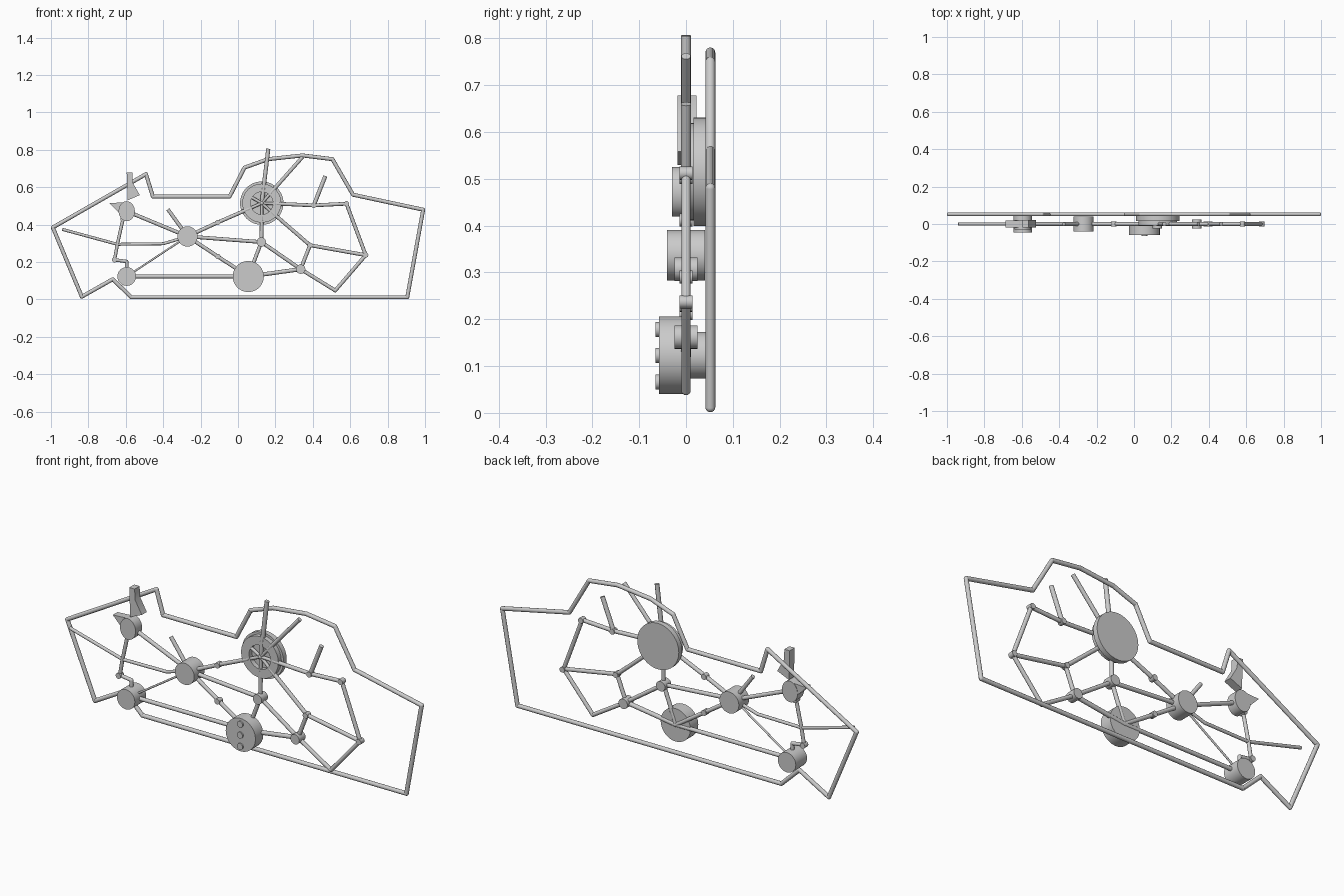
import bpy, bmesh, math
from mathutils import Vector, Matrix

if "Cube" in bpy.data.objects:
    bpy.data.objects.remove(bpy.data.objects["Cube"])

def finish(bm, name):
    bmesh.ops.recalc_face_normals(bm, faces=bm.faces)
    for f in bm.faces:
        f.smooth = True
    for e in bm.edges:
        e.smooth = len(e.link_faces) == 2 and e.calc_face_angle(0) < math.radians(35)
    me = bpy.data.meshes.new(name)
    bm.to_mesh(me)
    bm.free()
    ob = bpy.data.objects.new(name, me)
    bpy.context.collection.objects.link(ob)
    return ob

def add_cyl(bm, a, b, r, seg=12):
    a, b = Vector(a), Vector(b)
    d = b - a
    m = Matrix.Translation((a + b) / 2) @ d.to_track_quat('Z', 'Y').to_matrix().to_4x4()
    bmesh.ops.create_cone(bm, cap_ends=True, segments=seg, radius1=r, radius2=r,
                          depth=d.length, matrix=m)

def add_ball(bm, p, r):
    bmesh.ops.create_uvsphere(bm, u_segments=12, v_segments=8, radius=r,
                              matrix=Matrix.Translation(p))

def rods(name, pts, r=0.01, y=0.0, closed=False):
    # chain of round bars with rounded elbows
    bm = bmesh.new()
    p = [Vector((x, y, z)) for x, z in pts]
    for a, b in zip(p, p[1:] + (p[:1] if closed else [])):
        add_cyl(bm, a, b, r)
    for q in (p if closed else p[1:-1]):
        add_ball(bm, q, r)
    return finish(bm, name)

def disc(name, c, r, y0, y1, seg=40, sx=1.0):
    bm = bmesh.new()
    add_cyl(bm, (0, y0, 0), (0, y1, 0), r, seg)
    bmesh.ops.transform(bm, verts=bm.verts, matrix=Matrix.Translation((c[0], 0, c[1]))
                        @ Matrix.Diagonal((sx, 1, 1, 1)))
    return finish(bm, name)

def plate(name, pts, y0, y1):
    bm = bmesh.new()
    f = bm.faces.new([bm.verts.new((x, y0, z)) for x, z in pts])
    ext = bmesh.ops.extrude_face_region(bm, geom=[f])
    bmesh.ops.translate(bm, vec=(0, y1 - y0, 0),
                        verts=[v for v in ext['geom'] if isinstance(v, bmesh.types.BMVert)])
    if f.is_valid and not any(g.is_valid and g.normal.y < -.9 for g in bm.faces):
        bm.normal_update()
    return finish(bm, name)

# linkage nodes (x, z)
wheel, drive, mid = (.127, .515), (.055, .123), (-.27, .337)
low, up = (-.595, .123), (-.595, .472)
centre, pivot = (.125, .307), (.335, .162)
knee, tip, toe = (.385, .29), (.683, .237), (.52, .048)
elbow, shoulder = (.58, .512), (.405, .503)
cross, ankle, neck = (-.645, .295), (-.66, .212), (-.615, .43)
j_up, j_low = (-.108, .412), (-.108, .23)

# outer outline frame
rods("outline_frame", [(-.99, .385), (-.492, .67), (-.455, .55), (-.045, .55),
     (.035, .705), (.16, .75), (.345, .77), (.505, .75), (.615, .56), (.99, .48),
     (.905, .012), (-.57, .012), (-.67, .108), (-.835, .015)], .0105, .052, True)

# round hubs
disc("lower_left_hub", low, .05, -.045, .045)
disc("upper_left_hub", up, .053, -.03, .022, sx=.82)
disc("middle_hub", mid, .054, -.041, .041)
disc("centre_pin", centre, .025, -.025, .025, 24)
disc("right_pin", pivot, .025, -.025, .025, 24)

# drive disc with three bolts
disc("drive_disc", drive, .083, -.058, .005, 48)
for i, dz in enumerate((-.057, 0, .055)):
    disc(f"drive_bolt_{i}", (drive[0], drive[1] + dz), .016, -.065, -.05, 20)

# large wheel: backing disc, front ring, spokes
disc("wheel_back", wheel, .116, .016, .042, 48)
bm = bmesh.new()
n = 48
prof = [(.06, -.008), (.104, -.008), (.104, .02), (.06, .02)]
loops = [[bm.verts.new((wheel[0] + r * math.cos(math.tau * i / n), y,
                        wheel[1] + r * math.sin(math.tau * i / n))) for r, y in prof]
         for i in range(n)]
for i in range(n):
    a, b = loops[i], loops[(i + 1) % n]
    for k in range(4):
        bm.faces.new((a[k], a[(k + 1) % 4], b[(k + 1) % 4], b[k]))
finish(bm, "wheel_ring")
bm = bmesh.new()
for deg in (83, 150, 204, 270, 318, 358, 49):
    t = math.radians(deg)
    add_cyl(bm, (wheel[0], 0, wheel[1]),
            (wheel[0] + .08 * math.cos(t), 0, wheel[1] + .08 * math.sin(t)), .008)
add_ball(bm, (wheel[0], 0, wheel[1]), .012)
finish(bm, "wheel_spokes")

# wedge levers on the upper left hub
plate("upper_wedge", [(-.595, .678), (-.565, .678), (-.563, .625), (-.525, .558),
                      (-.59, .53)], -.018, .022)
plate("side_wedge", [(-.687, .515), (-.6, .52), (-.6, .46), (-.645, .472)], -.018, .02)

# linkage bars
def edge_of_wheel(deg, r=.07):
    t = math.radians(deg)
    return (wheel[0] + r * math.cos(t), wheel[1] + r * math.sin(t))

bars = {
    "tail_bar": ([(-.94, .375), cross, (-.4, .298), mid], .008),
    "neck_bar": ([up, neck, cross, ankle, (-.595, .203), low], .009),
    "upper_left_bar": ([up, mid], .01),
    "thin_brace": ([mid, low], .005),
    "lower_bar": ([low, drive], .01),
    "middle_stub": ([(-.375, .482), mid], .01),
    "upper_middle_bar": ([mid, j_up, edge_of_wheel(204)], .01),
    "centre_bar": ([mid, centre], .01),
    "lower_middle_bar": ([mid, j_low, drive], .01),
    "wheel_drop_bar": ([edge_of_wheel(270), centre], .01),
    "drive_link": ([centre, drive], .01),
    "drive_arm": ([drive, pivot], .011),
    "centre_to_pivot": ([centre, pivot], .01),
    "knee_bar": ([pivot, knee, tip], .01),
    "wheel_to_knee": ([edge_of_wheel(318), knee], .01),
    "outer_right_bar": ([pivot, toe, tip, elbow, shoulder, edge_of_wheel(358)], .01),
    "shoulder_stub": ([shoulder, (.467, .66)], .011),
    "wheel_mast": ([edge_of_wheel(83, .02), (.162, .806)], .011),
    "wheel_brace": ([edge_of_wheel(49), (.345, .762)], .01),
}
for name, (pts, r) in bars.items():
    rods(name, pts, r)

# small joint collars
for i, p in enumerate((j_up, j_low, knee, tip, elbow, shoulder, neck, ankle)):
    disc(f"joint_{i}", p, .014, -.014, .014, 16)
